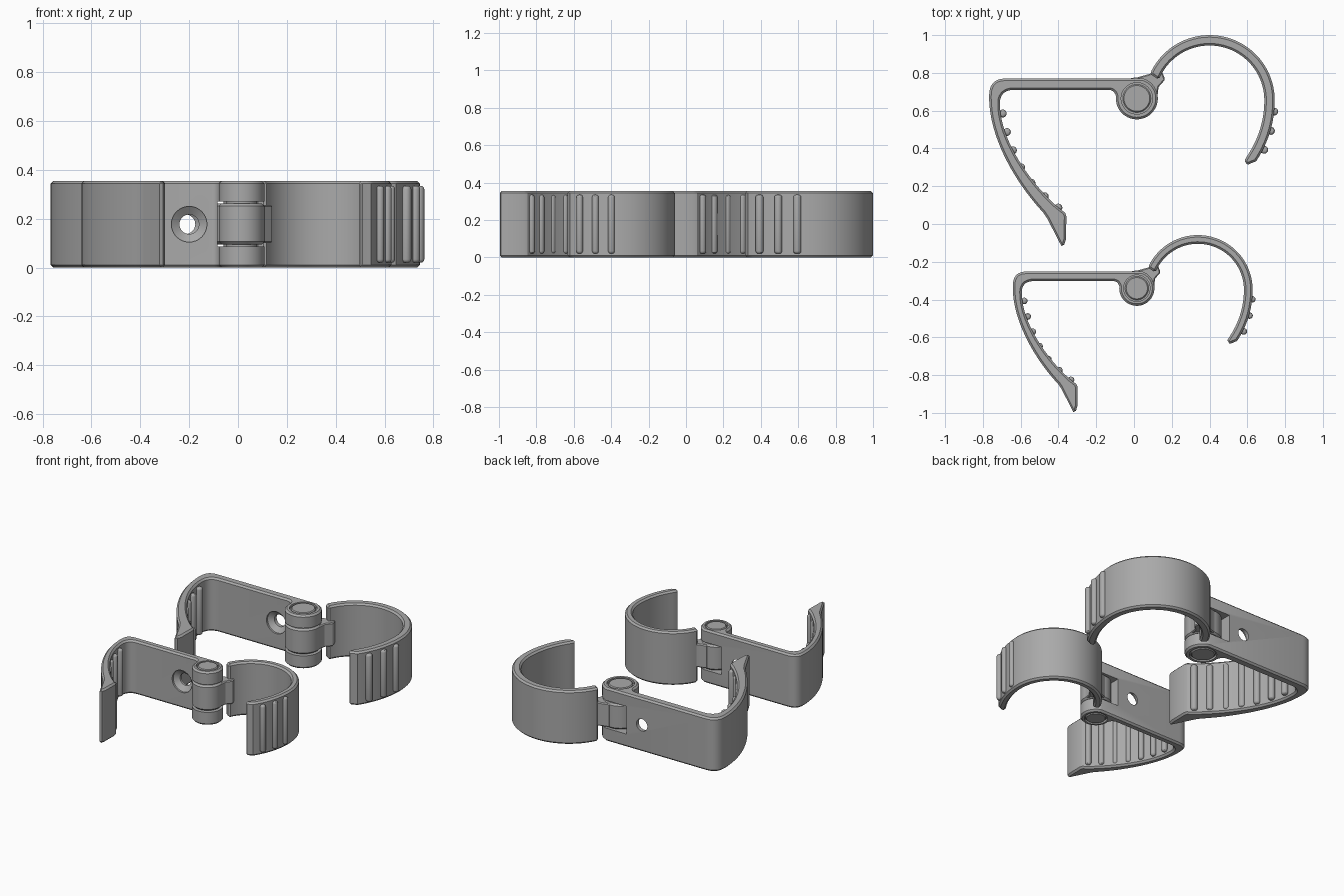
import bpy, bmesh
from math import sin, cos, radians
from mathutils import Vector, Matrix
from mathutils.geometry import interpolate_bezier

if "Cube" in bpy.data.objects:
    bpy.data.objects.remove(bpy.data.objects["Cube"])

H = 0.355            # clip height
LOW, HIGH = 0.095, 0.263   # middle hinge knuckle range

grey = bpy.data.materials.new("plain_grey")
grey.use_nodes = True
grey.diffuse_color = (0.4, 0.4, 0.4, 1)
grey.node_tree.nodes["Principled BSDF"].inputs["Base Color"].default_value = grey.diffuse_color


def arc(cx, cy, r, a0, a1, n=24):
    angles = [radians(a0 + (a1 - a0) * i / n) for i in range(n + 1)]
    return [(cx + r * cos(a), cy + r * sin(a)) for a in angles]


def circle(cx, cy, r, n=48):
    return arc(cx, cy, r, 0, 360, n)[:-1]


def bezier(a, b, c, d, n=20):
    pts = interpolate_bezier(*[Vector((*p, 0)) for p in (a, b, c, d)], n)
    return [(p.x, p.y) for p in pts]


def finish(ob):
    """Apply modifiers, then smooth shade with sharp creases."""
    dg = bpy.context.evaluated_depsgraph_get()
    mesh = bpy.data.meshes.new_from_object(ob.evaluated_get(dg))
    ob.modifiers.clear()
    ob.data = mesh
    mesh.polygons.foreach_set("use_smooth", [True] * len(mesh.polygons))
    mesh.set_sharp_from_angle(angle=radians(30))


def prism(name, outline, z0, z1, place, bevel=0.0, segments=1):
    """Extrude an outline upward, scale and place it in plan, chamfer the rims."""
    bm = bmesh.new()
    base = bm.faces.new([bm.verts.new((x, y, z0)) for x, y in outline])
    out = bmesh.ops.extrude_face_region(bm, geom=[base])
    top = [v for v in out["geom"] if isinstance(v, bmesh.types.BMVert)]
    bmesh.ops.translate(bm, verts=top, vec=(0, 0, z1 - z0))
    bmesh.ops.recalc_face_normals(bm, faces=bm.faces)
    bm.transform(place)
    mesh = bpy.data.meshes.new(name)
    bm.to_mesh(mesh)
    bm.free()
    mesh.materials.append(grey)
    ob = bpy.data.objects.new(name, mesh)
    bpy.context.collection.objects.link(ob)
    if bevel:
        mod = ob.modifiers.new("chamfer", "BEVEL")
        mod.width, mod.segments = bevel, segments
        mod.limit_method, mod.angle_limit = "ANGLE", radians(50)
        mod.use_clamp_overlap = False
        finish(ob)
    return ob


def screw_cutter(x, y, face):
    """Through hole with a countersink opening on the front face."""
    bm = bmesh.new()
    rings = []
    for dy, r in ((-0.02, 0.073), (0.012, 0.073), (0.036, 0.04), (0.2, 0.04)):
        rings.append([bm.verts.new((x + px, face + dy, H / 2 + pz)) for px, pz in circle(0, 0, r, 32)])
    for a, b in zip(rings, rings[1:]):
        for i in range(32):
            j = (i + 1) % 32
            bm.faces.new((a[i], a[j], b[j], b[i]))
    bm.faces.new(rings[0])
    bm.faces.new(rings[-1])
    bmesh.ops.recalc_face_normals(bm, faces=bm.faces)
    mesh = bpy.data.meshes.new("screw_cutter")
    bm.to_mesh(mesh)
    bm.free()
    mesh.materials.append(grey)
    ob = bpy.data.objects.new("screw_cutter", mesh)
    bpy.context.collection.objects.link(ob)
    return ob


def cut(ob, cutters):
    for c in cutters:
        c.hide_render = True
        mod = ob.modifiers.new("cut", "BOOLEAN")
        mod.operation, mod.object, mod.solver = "DIFFERENCE", c, "EXACT"
    finish(ob)
    for c in cutters:
        bpy.data.objects.remove(c)


# Plan outlines, with the hinge pin at the origin
JAW = (bezier((-0.695, 0.105), (-0.755, 0.105), (-0.782, 0.075), (-0.782, 0.01), 10)
       + bezier((-0.782, 0.005), (-0.782, -0.205), (-0.645, -0.445), (-0.495, -0.605))
       + [(-0.475, -0.635), (-0.4, -0.78), (-0.388, -0.785), (-0.375, -0.745), (-0.373, -0.625), (-0.38, -0.605)]
       + bezier((-0.425, -0.57), (-0.585, -0.425), (-0.725, -0.205), (-0.725, -0.03))
       + bezier((-0.725, -0.02), (-0.723, 0.02), (-0.7, 0.045), (-0.65, 0.045), 8)
       + bezier((-0.15, 0.045), (-0.125, 0.045), (-0.115, 0.03), (-0.11, 0.01), 6)
       + arc(0, 0, 0.111, 180, 432, 40))
HOOK = (arc(0.385, -0.01, 0.345, 156, 0, 40) + arc(0.152, -0.01, 0.578, -2, -34, 14)
        + [(0.613, -0.34), (0.59, -0.35), (0.57, -0.342), (0.572, -0.325)]
        + arc(0.152, -0.01, 0.523, -33, -2, 14) + arc(0.385, -0.01, 0.29, 0, 158, 40))
TONGUE = [(0, 0), (0.108, 0), (0.115, 0.06), (0.15, 0.1), (0.12, 0.175), (0.07, 0.13), (0, 0.111)]
JAW_RIDGES = [(-0.71, -0.08), (-0.688, -0.178), (-0.656, -0.275), (-0.613, -0.365),
              (-0.558, -0.447), (-0.488, -0.518), (-0.415, -0.578)]
HOOK_RIDGES = [(0.727, -0.07), (0.71, -0.172), (0.674, -0.272)]


def build_clip(prefix, hinge_y, size, hole_x):
    place = Matrix.Translation((0.015, hinge_y, 0)) @ Matrix.Diagonal((size, size, 1, 1))

    def part(name, outline, z0, z1, bevel=0.0, segments=1):
        return prism(prefix + name, outline, z0, z1, place, bevel, segments)

    # Arm with jaw: hinge pocket, pin recesses and screw hole
    arm = part("arm_and_jaw", JAW, 0, H, 0.011)
    pocket = [(-0.118, 0.0), (-0.118, 0.2), (0.2, 0.2), (0.2, 0.0)] + arc(0, 0, 0.118, -5, -175, 20)
    cut(arm, [part("pocket", pocket, LOW - 0.008, HIGH + 0.008),
              part("recess_low", circle(0, 0, 0.083), -0.1, 0.014),
              part("recess_high", circle(0, 0, 0.083), H - 0.014, H + 0.1),
              screw_cutter(hole_x, hinge_y, hinge_y + 0.045 * size)])
    part("hinge_pin", circle(0, 0, 0.074), 0, H, 0.006)

    # Hook with its middle knuckle
    part("hook", HOOK, 0, H, 0.011)
    part("hook_tongue", TONGUE, LOW + 0.006, HIGH - 0.006, 0.006)
    part("hook_knuckle", circle(0, 0, 0.111), LOW, HIGH, 0.011)

    # Grip ridges
    for label, spots in (("jaw_ridge", JAW_RIDGES), ("hook_ridge", HOOK_RIDGES)):
        for x, y in spots:
            part(label, circle(x, y, 0.021, 16), 0.02, H - 0.02, 0.014, 3)


build_clip("large_", 0.665, 1.0, -0.215)
build_clip("small_", -0.34, 0.84, -0.2)
